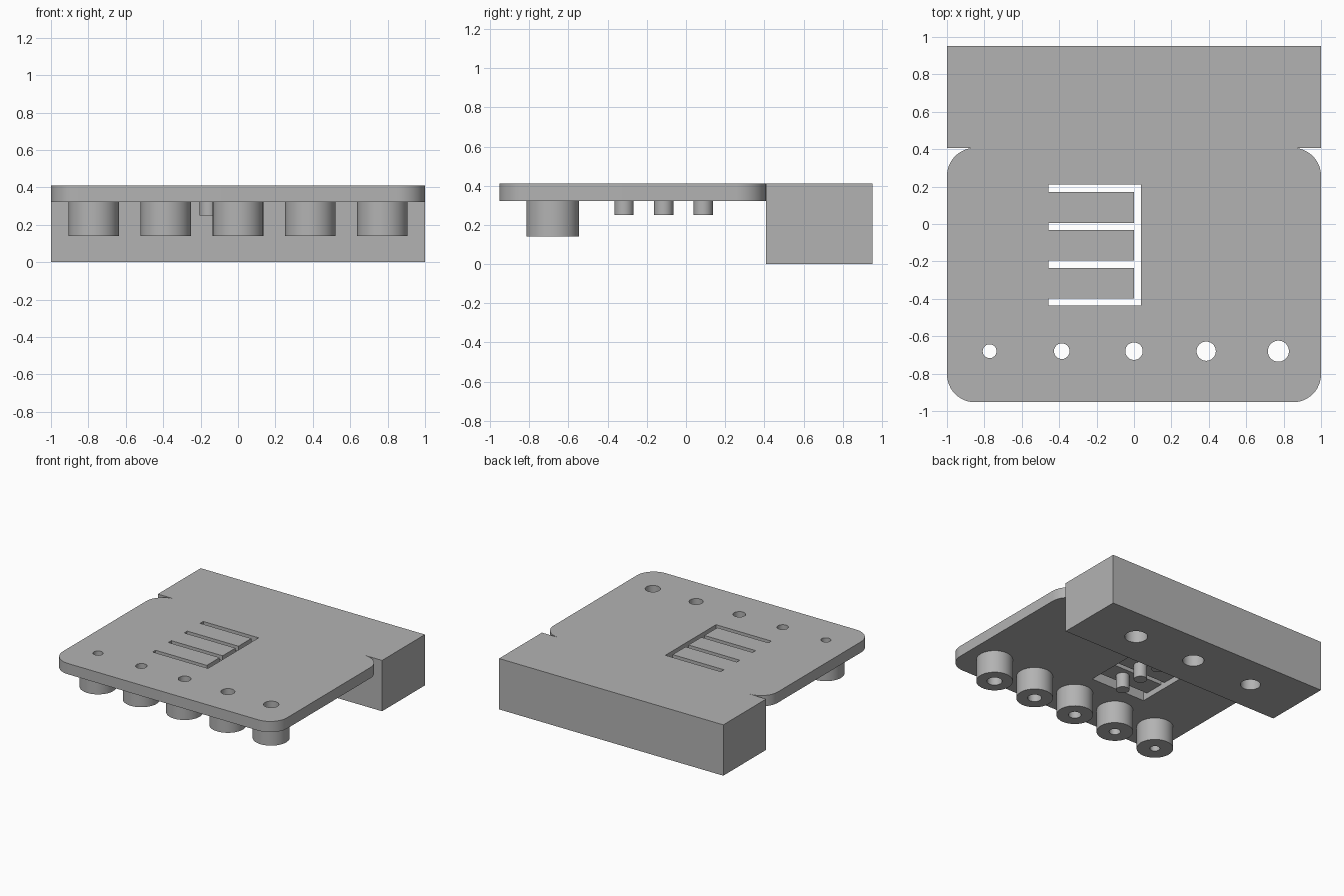
import bpy, bmesh, math

if "Cube" in bpy.data.objects:
    bpy.data.objects.remove(bpy.data.objects["Cube"])

grey = bpy.data.materials.new("plain grey")
grey.use_nodes = True
COLOUR = (0.45, 0.45, 0.45, 1)
grey.diffuse_color = COLOUR
grey.node_tree.nodes["Principled BSDF"].inputs["Base Color"].default_value = COLOUR

TOP, PLATE_BOTTOM = 0.41, 0.323
FRONT, JOINT, BACK = -0.953, 0.407, 0.953


def prism(name, outline, z0, z1):
    """Extrude a counter-clockwise outline from z0 to z1."""
    bm = bmesh.new()
    base = bm.faces.new([bm.verts.new((x, y, z0)) for x, y in outline])
    ext = bmesh.ops.extrude_face_region(bm, geom=[base])["geom"]
    top = [v for v in ext if isinstance(v, bmesh.types.BMVert)]
    bmesh.ops.translate(bm, verts=top, vec=(0, 0, z1 - z0))
    bmesh.ops.recalc_face_normals(bm, faces=bm.faces)
    mesh = bpy.data.meshes.new(name)
    bm.to_mesh(mesh)
    bm.free()
    mesh.materials.append(grey)
    obj = bpy.data.objects.new(name, mesh)
    bpy.context.collection.objects.link(obj)
    return obj


def box(name, x0, x1, y0, y1, z0, z1):
    return prism(name, [(x0, y0), (x1, y0), (x1, y1), (x0, y1)], z0, z1)


def arc(cx, cy, r, start, end, steps):
    angles = [math.radians(start + (end - start) * i / steps) for i in range(steps + 1)]
    return [(cx + r * math.cos(a), cy + r * math.sin(a)) for a in angles]


def cylinder(name, x, y, r, z0, z1):
    return prism(name, arc(x, y, r, 0, 360, 48)[:-1], z0, z1)


def activate(obj):
    bpy.ops.object.select_all(action="DESELECT")
    obj.select_set(True)
    bpy.context.view_layer.objects.active = obj


def cut(target, cutter):
    """Subtract the cutter from the target and discard the cutter."""
    cutter.hide_render = True
    mod = target.modifiers.new("cut", "BOOLEAN")
    mod.operation, mod.solver, mod.object = "DIFFERENCE", "EXACT", cutter
    activate(target)
    bpy.ops.object.modifier_apply(modifier=mod.name)
    bpy.data.objects.remove(cutter)


parts = []

# Flat plate with rounded corners
R = 0.15
outline = []
for cx, cy, a in ((1 - R, JOINT - R, 0), (R - 1, JOINT - R, 90),
                  (R - 1, FRONT + R, 180), (1 - R, FRONT + R, 270)):
    outline += arc(cx, cy, R, a, a + 90, 12)
plate = prism("plate", outline, PLATE_BOTTOM, TOP)
parts.append(plate)

# Window in the plate that holds the thin spring fingers
WIN_L, WIN_R = -0.457, 0.037
cut(plate, box("window_cutter", WIN_L, WIN_R, -0.435, 0.21, 0.2, 0.5))

# Spring fingers, each with a button peg underneath
for i in range(3):
    y = -0.316 + 0.202 * i
    parts.append(box(f"finger_{i + 1}", WIN_L, 0, y - 0.082, y + 0.082, 0.37, TOP))
    parts.append(cylinder(f"finger_peg_{i + 1}", -0.157, y, 0.049, 0.25, 0.37))

# Row of bosses under the front edge, with through holes growing to the left
for i in range(5):
    x, hole = 0.386 * (i - 2), 0.037 + 0.0048 * i
    boss = cylinder(f"boss_{i + 1}", x, -0.68, 0.135, 0.14, PLATE_BOTTOM)
    for target in (plate, boss):
        cut(target, cylinder("hole_cutter", x, -0.68, hole, 0, 0.6))
    parts.append(boss)

# Rear block with three blind holes in its underside
block = box("rear_block", -1, 1, JOINT, BACK, 0, TOP)
for i in range(3):
    cut(block, cylinder("blind_hole_cutter", 0.55 * (i - 1), 0.68, 0.074 + 0.005 * i, -0.1, 0.32))
parts.append(block)

# Smooth the round walls, keep the edges sharp
for part in parts:
    activate(part)
    bpy.ops.object.shade_smooth_by_angle(angle=math.radians(30))
